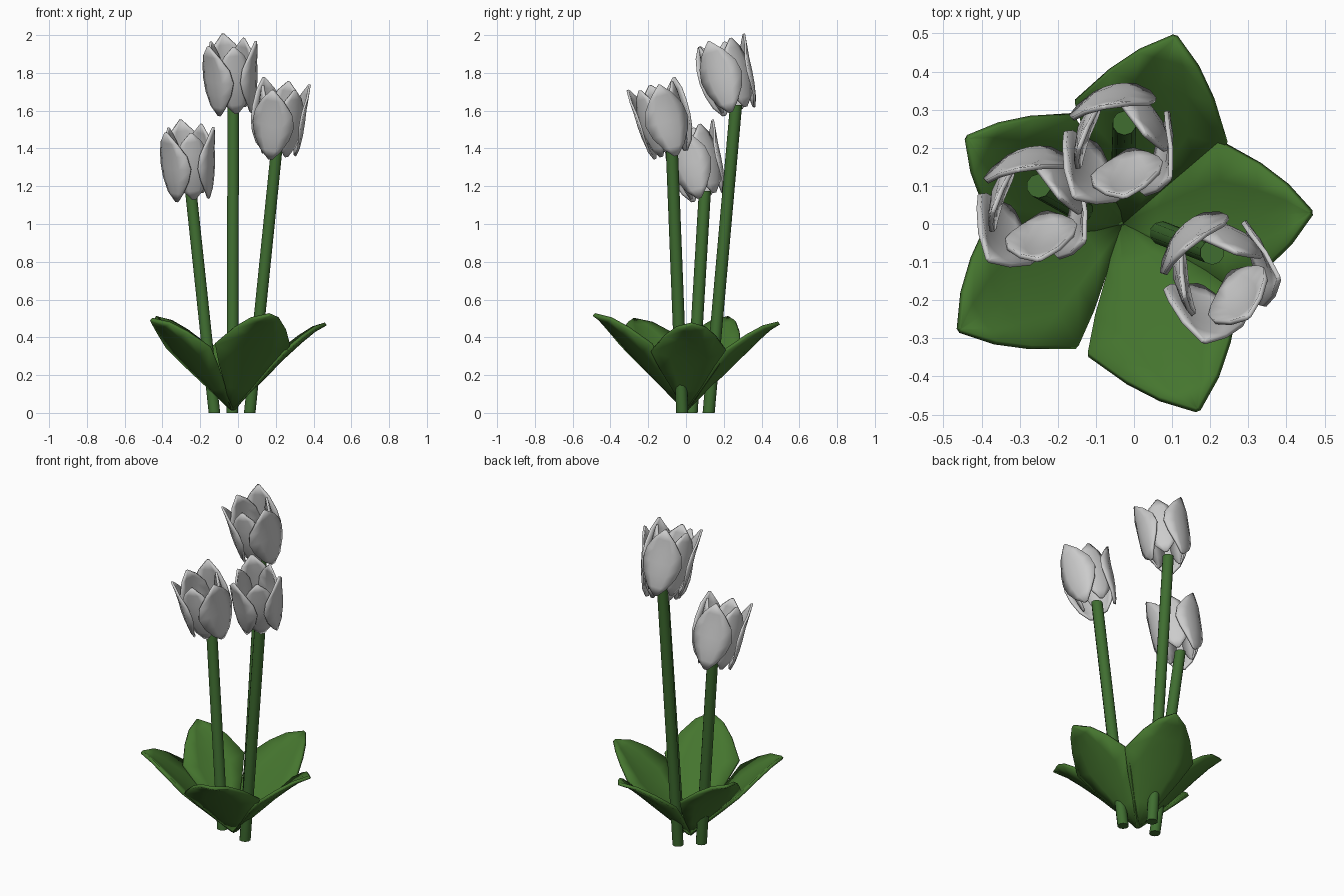
import bpy
from math import radians, pi
from mathutils import Vector, Matrix

if "Cube" in bpy.data.objects:
    bpy.data.objects.remove(bpy.data.objects["Cube"])


def material(name, col):
    m = bpy.data.materials.new(name)
    m.diffuse_color = (*col, 1)
    m.use_nodes = True
    m.node_tree.nodes["Principled BSDF"].inputs["Base Color"].default_value = m.diffuse_color
    return m


leaf_green = material("leaf_green", (0.06, 0.18, 0.028))
stem_green = material("stem_green", (0.05, 0.155, 0.03))


def blades(name, rows, copies, across, lift, skew, thick, mat=None):
    """Curved blades built from (out, height, half_width) rows, one per matrix."""
    verts, faces = [], []
    for m in copies:
        start = len(verts)
        for out, z, w in rows:
            for i in range(across + 1):
                u = 2 * i / across - 1
                d_out, d_z = lift(u, w)
                verts.append(m @ Vector((out + d_out + skew * u, w * u, z + d_z)))
        n = across + 1
        for r in range(len(rows) - 1):
            for i in range(across):
                a = start + r * n + i
                faces.append((a, a + 1, a + n + 1, a + n))
    me = bpy.data.meshes.new(name)
    me.from_pydata(verts, [], faces)
    ob = bpy.data.objects.new(name, me)
    bpy.context.collection.objects.link(ob)
    if mat:
        me.materials.append(mat)
    sol = ob.modifiers.new("thickness", "SOLIDIFY")
    sol.thickness = thick
    sol.offset = 0
    smooth(ob)
    return ob


def smooth(ob):
    bpy.ops.object.select_all(action='DESELECT')
    ob.select_set(True)
    bpy.context.view_layer.objects.active = ob
    bpy.ops.object.shade_smooth_by_angle(angle=radians(40))


def stem(name, a, b, radius=0.032):
    """Round stem whose ends stay level while it leans from a to b."""
    a, b = Vector(a), Vector(b)
    d = b - a
    shear = Matrix(((1, 0, d.x / d.z, 0), (0, 1, d.y / d.z, 0),
                    (0, 0, 1, 0), (0, 0, 0, 1)))
    bpy.ops.mesh.primitive_cylinder_add(vertices=10, radius=radius, depth=d.z)
    ob = bpy.context.object
    ob.name = name
    ob.data.transform(Matrix.Translation(a) @ shear @ Matrix.Translation((0, 0, d.z / 2)))
    ob.data.materials.append(stem_green)
    smooth(ob)


# Rosette of five broad pointed leaves, cupped along the edges
leaf_rows = [(0.0, 0.02, 0.012), (0.10, 0.125, 0.08), (0.19, 0.22, 0.15), (0.27, 0.305, 0.202),
             (0.37, 0.40, 0.138), (0.44, 0.46, 0.078), (0.50, 0.495, 0.004)]
leaf_places = [(3.4, 0.99, 0.95), (74.4, 1.02, 0.96), (151, 0.93, 1.02),
               (213, 1.02, 1.0), (292, 1.05, 1.05)]  # turn, length, height
leaf_mats = [Matrix.Translation((-0.03, 0, 0)) @ Matrix.Rotation(radians(a), 4, 'Z')
             @ Matrix.Diagonal((s, s, h, 1)) for a, s, h in leaf_places]
blades("leaves", leaf_rows, leaf_mats, 4, lambda u, w: (0, 0.2 * w * u * u), 0,
       0.018, leaf_green)

# Tulip-like heads: three outer and three inner petals, each head leaning forward
outer_rows = [(0.098, -0.01, 0.010), (0.113, 0.04, 0.056), (0.125, 0.11, 0.096),
              (0.132, 0.18, 0.115), (0.134, 0.25, 0.102), (0.140, 0.32, 0.060),
              (0.148, 0.38, 0.005)]
inner_rows = [(0.075, 0.0, 0.010), (0.090, 0.05, 0.052), (0.105, 0.12, 0.085),
              (0.112, 0.18, 0.098), (0.110, 0.25, 0.088), (0.105, 0.32, 0.052),
              (0.102, 0.37, 0.005)]
lean = Vector((0, 0, 1)).rotation_difference(Vector((-0.06, -0.27, 1))).to_matrix().to_4x4()

plants = [  # name, stem foot, stem top, turn of the head
    ("left", (-0.125, 0.03, 0), (-0.25, 0.10, 1.15), 0),
    ("middle", (-0.03, 0.12, 0), (-0.025, 0.265, 1.605), 0),
    ("right", (0.062, -0.02, 0), (0.205, -0.075, 1.375), 29),
]
for name, foot, top, turn in plants:
    stem(name + "_stem", foot, Vector(top) + Vector((0, 0, 0.025)))
    head = Matrix.Translation(top) @ Matrix.Rotation(radians(turn), 4, 'Z') @ lean
    for ring, rows, start in (("outer", outer_rows, 222), ("inner", inner_rows, 282)):
        mats = [head @ Matrix.Rotation(radians(start) + k * 2 * pi / 3, 4, 'Z')
                for k in range(3)]
        blades(f"{name}_{ring}_petals", rows, mats, 4,
               lambda u, w: (-3.2 * (w * u) ** 2, 0), 0, 0.012)
